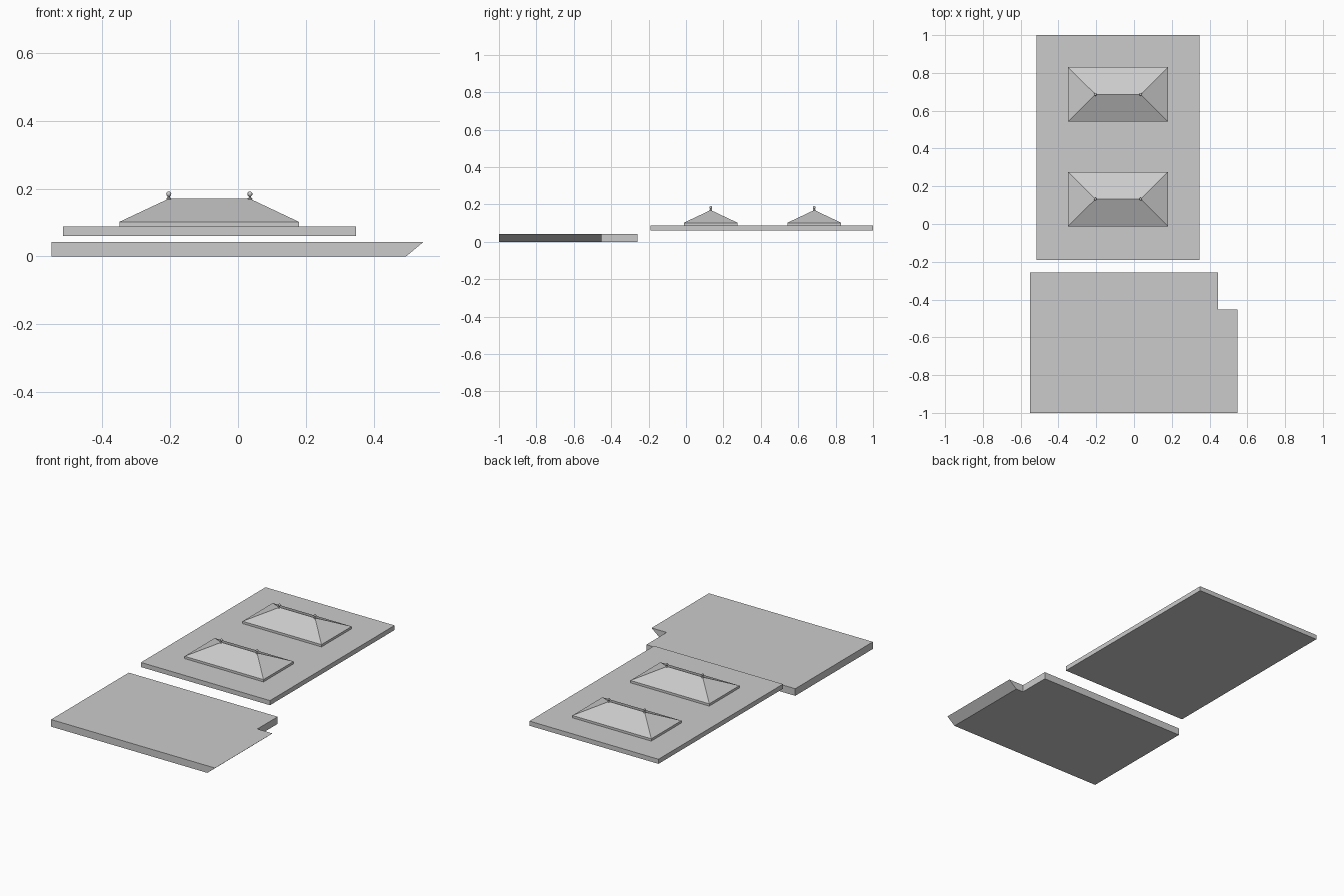
import bpy, bmesh
from math import pi, sin, cos

if "Cube" in bpy.data.objects:
    bpy.data.objects.remove(bpy.data.objects["Cube"])


def make_object(name, bm):
    bmesh.ops.recalc_face_normals(bm, faces=bm.faces)
    mesh = bpy.data.meshes.new(name)
    bm.to_mesh(mesh)
    bm.free()
    ob = bpy.data.objects.new(name, mesh)
    bpy.context.collection.objects.link(ob)
    return ob


def loft(name, loops):
    """Skin matching loops of points and cap both ends."""
    bm = bmesh.new()
    rings = [[bm.verts.new(p) for p in loop] for loop in loops]
    n = len(rings[0])
    for a, b in zip(rings, rings[1:]):
        for i in range(n):
            j = (i + 1) % n
            bm.faces.new((a[i], a[j], b[j], b[i]))
    bm.faces.new(rings[0])
    bm.faces.new(rings[-1])
    return make_object(name, bm)


def rect(x0, x1, y0, y1, z):
    return [(x0, y0, z), (x1, y0, z), (x1, y1, z), (x0, y1, z)]


# Lower terrace: notched corner, undercut right edge
def terrace_outline(right, z):
    return [(-0.55, -1, z), (right, -1, z), (right, -0.452, z),
            (0.446, -0.452, z), (0.446, -0.258, z), (-0.55, -0.258, z)]


loft("lower_terrace", [terrace_outline(0.495, 0), terrace_outline(0.547, 0.043)])

# Upper terrace
loft("upper_terrace", [rect(-0.516, 0.347, -0.19, 1, 0.06),
                       rect(-0.516, 0.347, -0.19, 1, 0.088)])

X0, X1 = -0.349, 0.179          # eaves
R0, R1 = -0.204, 0.035          # ridge ends
HALF, EAVE, RIDGE = 0.144, 0.102, 0.17


# Hipped roof on a thin vertical band
def hip_roof(name, y):
    bm = bmesh.new()
    low = [bm.verts.new(p) for p in rect(X0, X1, y - HALF, y + HALF, 0.088)]
    top = [bm.verts.new(p) for p in rect(X0, X1, y - HALF, y + HALF, EAVE)]
    a, b = (bm.verts.new((x, y, RIDGE)) for x in (R0, R1))
    bm.faces.new(low)
    for i in range(4):
        j = (i + 1) % 4
        bm.faces.new((low[i], low[j], top[j], top[i]))
    bm.faces.new((top[0], top[1], b, a))
    bm.faces.new((top[1], top[2], b))
    bm.faces.new((top[2], top[3], a, b))
    bm.faces.new((top[3], top[0], a))
    make_object(name, bm)


# Ridge finial: flared foot, thin neck and ball
def finial(name, x, y):
    profile = [(0.007, 0.167), (0.007, 0.171), (0.003, 0.174), (0.003, 0.177)]
    profile += [(0.0075 * sin(t), 0.184 - 0.0075 * cos(t))
                for t in (pi * k / 8 for k in range(2, 8))]
    profile.append((0.0005, 0.1915))
    n = 12
    loops = [[(x + r * cos(2 * pi * i / n), y + r * sin(2 * pi * i / n), z)
              for i in range(n)] for r, z in profile]
    loft(name, loops)


for label, y in (("front", 0.132), ("back", 0.686)):
    hip_roof(label + "_roof", y)
    for side, x in (("left", R0), ("right", R1)):
        finial(f"{label}_{side}_finial", x, y)
